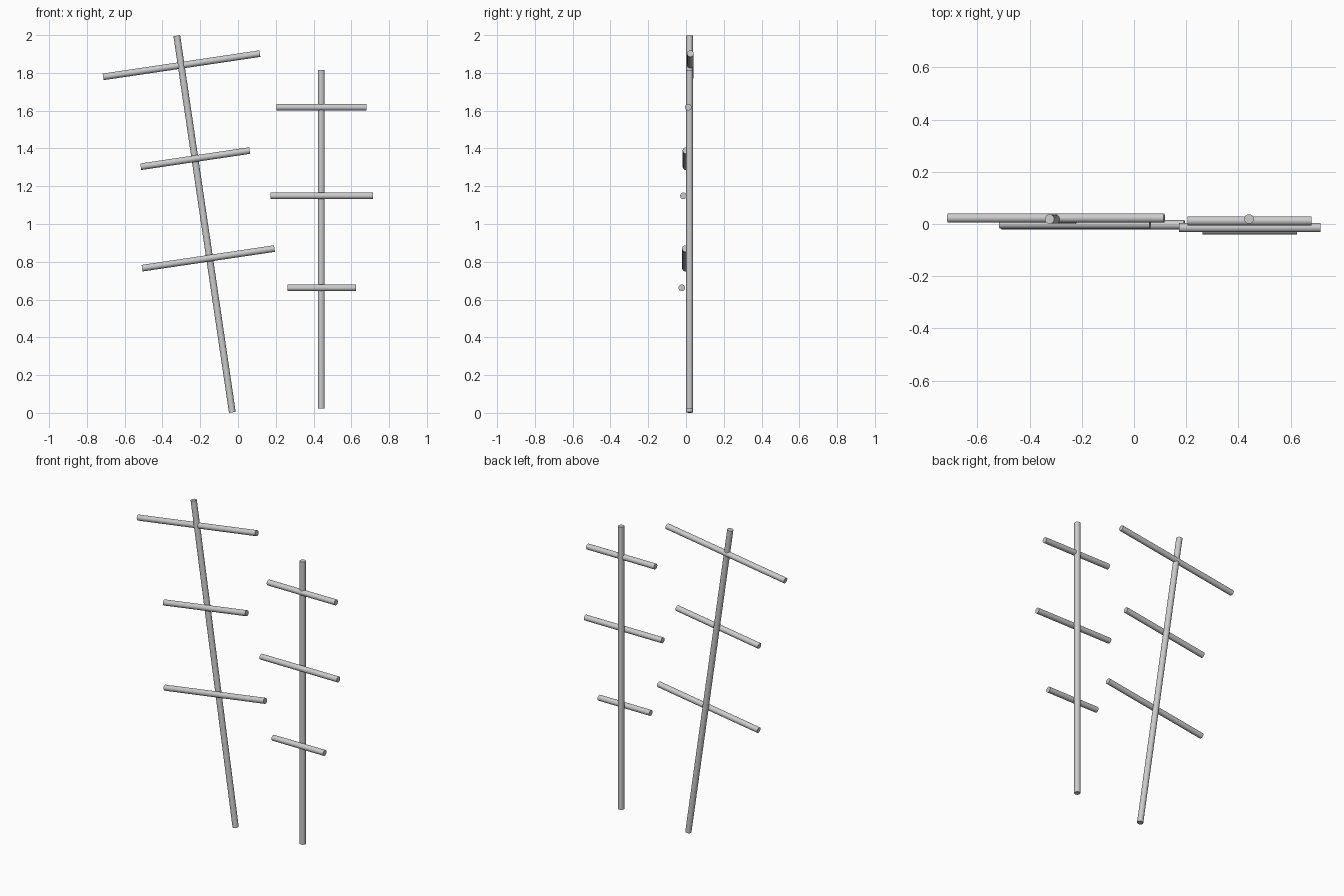
import bpy, math
from mathutils import Vector

if "Cube" in bpy.data.objects:
    bpy.data.objects.remove(bpy.data.objects["Cube"])


def rod(name, start, end, radius=0.018):
    """Round bar between two points."""
    a, b = Vector(start), Vector(end)
    axis = b - a
    bpy.ops.mesh.primitive_cylinder_add(
        vertices=32, radius=radius, depth=axis.length, location=(a + b) / 2,
        rotation=axis.to_track_quat('Z', 'Y').to_euler())
    ob = bpy.context.object
    ob.name = name
    bpy.ops.object.shade_smooth_by_angle(angle=math.radians(40))
    return ob


# Leaning pole and upright pole
rod("leaning_pole", (-0.030, 0.019, 0.003), (-0.324, 0.019, 1.997))
rod("upright_pole", (0.441, 0.019, 0.024), (0.441, 0.019, 1.815))

# Tilted rungs of the leaning pole: x0, z0, x1, z1, y
for i, (x0, z0, x1, z1, y) in enumerate([
        (-0.714, 1.779, 0.116, 1.902, 0.023),
        (-0.515, 1.303, 0.062, 1.389, 0.000),
        (-0.508, 0.766, 0.193, 0.870, -0.003)]):
    rod(f"leaning_rung_{i + 1}", (x0, y, z0), (x1, y, z1), 0.0175)

# Level rungs of the upright pole: x0, x1, z, y
for i, (x0, x1, z, y) in enumerate([
        (0.205, 0.680, 1.618, 0.012),
        (0.173, 0.714, 1.149, -0.014),
        (0.262, 0.624, 0.662, -0.022)]):
    rod(f"upright_rung_{i + 1}", (x0, y, z), (x1, y, z), 0.0175)
